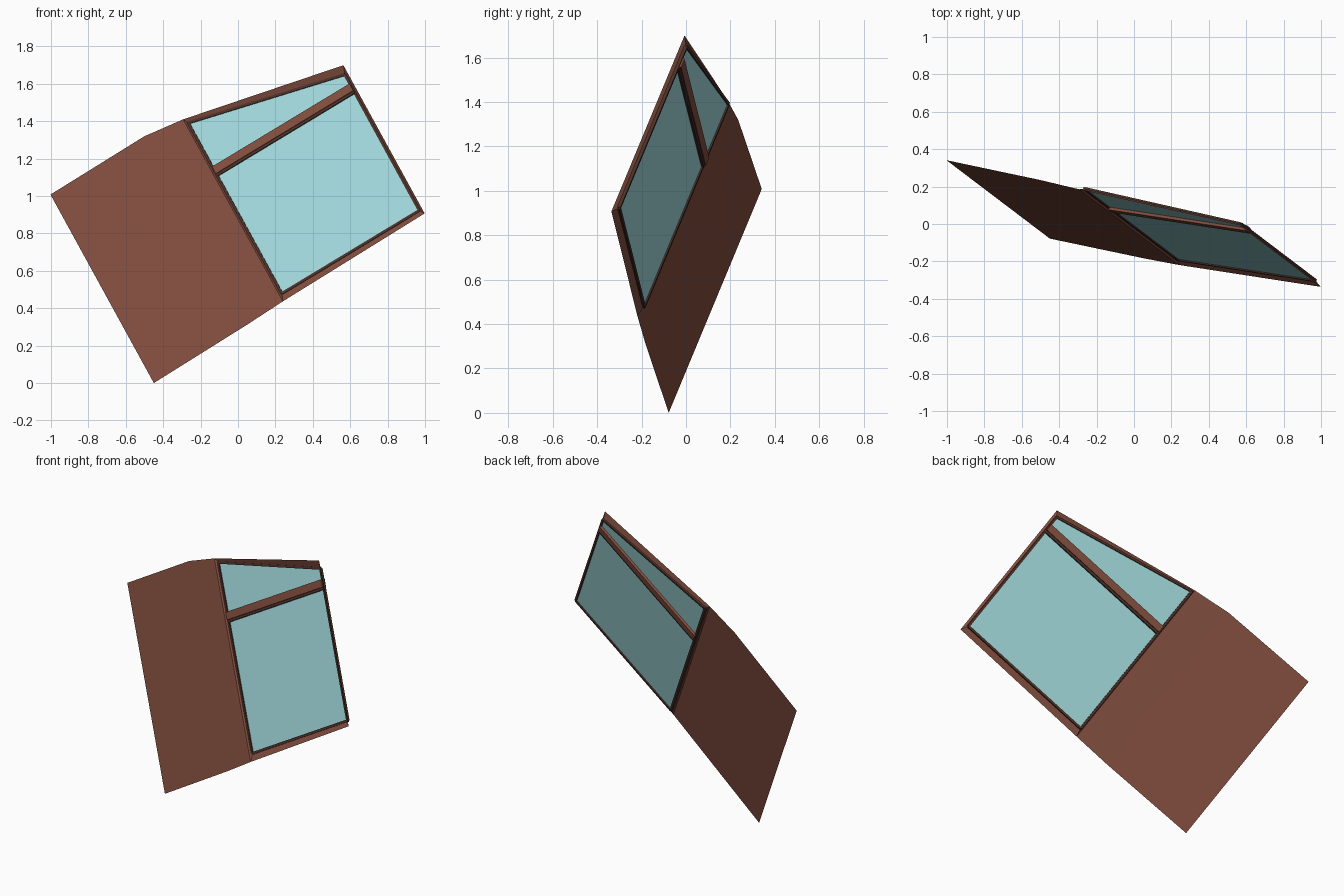
import bpy, bmesh
from mathutils import Vector as V

if "Cube" in bpy.data.objects:
    bpy.data.objects.remove(bpy.data.objects["Cube"])


def material(name, rgb):
    m = bpy.data.materials.new(name)
    m.diffuse_color = (*rgb, 1)
    m.use_nodes = True
    m.node_tree.nodes["Principled BSDF"].inputs["Base Color"].default_value = m.diffuse_color
    return m


BROWN = material("brown_paint", (0.22, 0.075, 0.048))
DARK = material("dark_trim", (0.07, 0.03, 0.022))
GLASS = material("pale_glass", (0.36, 0.69, 0.71))


def mesh_object(name, points, faces, mat):
    bm = bmesh.new()
    vs = [bm.verts.new(p) for p in points]
    for f in faces:
        bm.faces.new([vs[i] for i in f])
    bmesh.ops.recalc_face_normals(bm, faces=bm.faces)
    me = bpy.data.meshes.new(name)
    bm.to_mesh(me)
    bm.free()
    me.materials.append(mat)
    ob = bpy.data.objects.new(name, me)
    bpy.context.collection.objects.link(ob)
    return ob


# Door length direction, per unit of height
S = V((-0.55, 0.417, 1.003))

# Outer profile along the lower edge: sill, bend, window line, roof end
sill, bend = V((-0.45, -0.078, 0.0)), V((0.05, -0.183, 0.313))
waist, roof = V((0.24, -0.219, 0.437)), V((0.998, -0.336, 0.907))
base = [sill, bend, waist, roof]
reach = [1.005, 1.003, 0.97, 0.79]
tops = [p + S * t for p, t in zip(base, reach)]

# Window opening, set back from the outer skin
win_low, win_far = V((0.235, -0.19, 0.478)), V((0.97, -0.302, 0.922))
opening = [win_low, win_far, win_far + S * 0.725, win_low + S * 0.91]

# Lower door panel
panel = mesh_object("door_panel", base[:3] + tops[:3],
                    [(0, 1, 4, 3), (1, 2, 5, 4)], BROWN)
for poly in panel.data.polygons:
    poly.use_smooth = True

# Window frame sloping back from the outer edge to the glass
ring = [waist, roof, tops[3], tops[2]]
mesh_object("window_frame", ring + opening,
            [(i, (i + 1) % 4, 4 + (i + 1) % 4, 4 + i) for i in range(4)], BROWN)

# Window glass
mesh_object("window_glass", opening, [(0, 1, 2, 3)], GLASS)

N = S.cross(win_far - win_low).normalized()


def strip(name, a, b, width, depth, mat):
    """Rectangular bar lying in the window plane."""
    side = (b - a).cross(N).normalized() * width / 2
    d = N * depth / 2
    sect = [side + d, side - d, -side - d, -side + d]
    faces = [(i, (i + 1) % 4, 4 + (i + 1) % 4, 4 + i) for i in range(4)]
    faces += [(3, 2, 1, 0), (4, 5, 6, 7)]
    return mesh_object(name, [a + c for c in sect] + [b + c for c in sect],
                       faces, mat)


# Dark seal round the glass
for i in range(4):
    strip(f"window_seal_{i + 1}", opening[i], opening[(i + 1) % 4], 0.014, 0.014, DARK)

# Divider bar across the window
strip("window_divider", win_low + S * 0.655, win_far + S * 0.655, 0.045, 0.03, BROWN)
strip("divider_seal", win_low + S * 0.63, win_far + S * 0.63, 0.014, 0.022, DARK)
